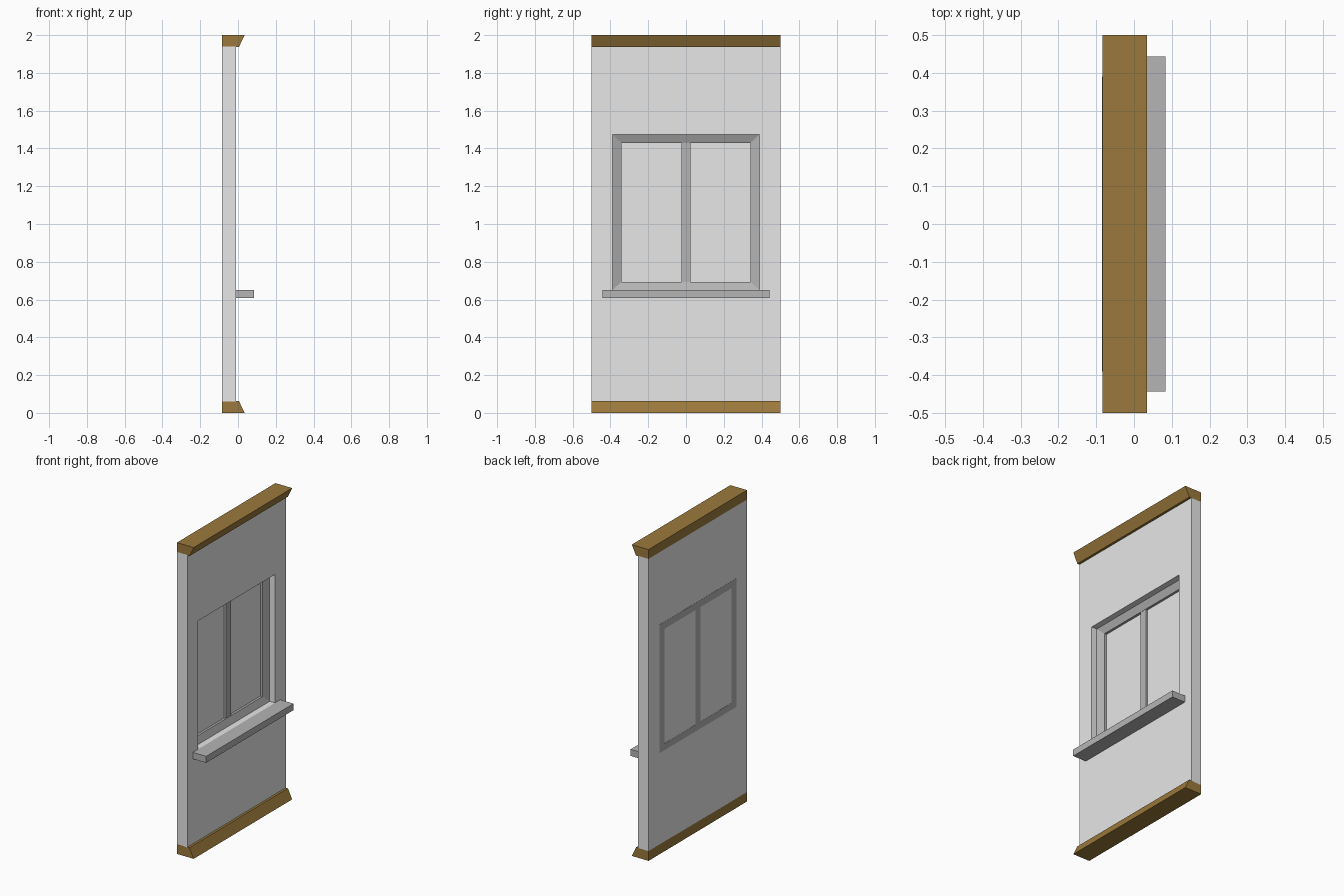
import bpy, bmesh

if "Cube" in bpy.data.objects:
    bpy.data.objects.remove(bpy.data.objects["Cube"])

BACK, FRONT = -0.084, -0.01


def material(name, rgb):
    m = bpy.data.materials.new(name)
    m.diffuse_color = (*rgb, 1)
    m.use_nodes = True
    m.node_tree.nodes["Principled BSDF"].inputs["Base Color"].default_value = m.diffuse_color
    return m


WALL = material("light grey plaster", (0.8, 0.8, 0.8))
GREY = material("mid grey paint", (0.46, 0.46, 0.46))
WOOD = material("brown wood", (0.33, 0.19, 0.045))


def finish(name, bm, mat):
    bmesh.ops.recalc_face_normals(bm, faces=bm.faces)
    me = bpy.data.meshes.new(name)
    bm.to_mesh(me)
    bm.free()
    ob = bpy.data.objects.new(name, me)
    bpy.context.collection.objects.link(ob)
    me.materials.append(mat)
    return ob


def box(name, lo, hi, mat):
    bm = bmesh.new()
    bmesh.ops.create_cube(bm, size=1)
    for v in bm.verts:
        v.co = [(a + b) / 2 + c * (b - a) for a, b, c in zip(lo, hi, v.co)]
    return finish(name, bm, mat)


def loft(name, loops, mat, close_loops=False):
    """Bridge equal-length point loops; cap the ends or join last to first."""
    bm = bmesh.new()
    rings = [[bm.verts.new(p) for p in loop] for loop in loops]
    n = len(rings[0])
    pairs = list(zip(rings, rings[1:]))
    if close_loops:
        pairs.append((rings[-1], rings[0]))
    else:
        bm.faces.new(rings[0])
        bm.faces.new(rings[-1])
    for a, b in pairs:
        for i in range(n):
            j = (i + 1) % n
            bm.faces.new((a[i], a[j], b[j], b[i]))
    return finish(name, bm, mat)


# wall with a window recess that leaves a thin back pane
wall = box("wall", (BACK, -0.5, 0.06), (FRONT, 0.5, 1.94), WALL)
cutter = box("recess_cutter", (BACK + 0.003, -0.39, 0.65), (0.1, 0.39, 1.475), WALL)
cutter.hide_render = True
cut = wall.modifiers.new("recess", "BOOLEAN")
cut.operation, cut.object, cut.solver = "DIFFERENCE", cutter, "EXACT"
bpy.context.view_layer.objects.active = wall
bpy.ops.object.modifier_apply(modifier="recess")
bpy.data.objects.remove(cutter)

# skirting and cornice: one bevelled profile, mirrored in height
for name, z0, z1 in (("skirting", 0, 0.063), ("cornice", 2, 1.937)):
    profile = [(BACK, z0), (0.035, z0), (0.005, z1), (BACK, z1)]
    loft(name, [[(x, y, z) for x, z in profile] for y in (-0.5, 0.5)], WOOD)


# mitred window frame whose face slopes inwards
def rectangle(x, half, z0, z1):
    return [(x, -half, z0), (x, half, z0), (x, half, z1), (x, -half, z1)]


OUTER, INNER = (0.39, 0.65, 1.475), (0.342, 0.693, 1.43)
loft("window_frame", [rectangle(BACK - 0.001, *OUTER), rectangle(-0.048, *OUTER),
                      rectangle(-0.066, *INNER), rectangle(BACK - 0.001, *INNER)],
     GREY, close_loops=True)

# centre bar and sill
box("window_mullion", (BACK - 0.001, -0.024, 0.693), (-0.068, 0.024, 1.43), GREY)
box("window_sill", (FRONT, -0.443, 0.608), (0.084, 0.443, 0.65), GREY)
